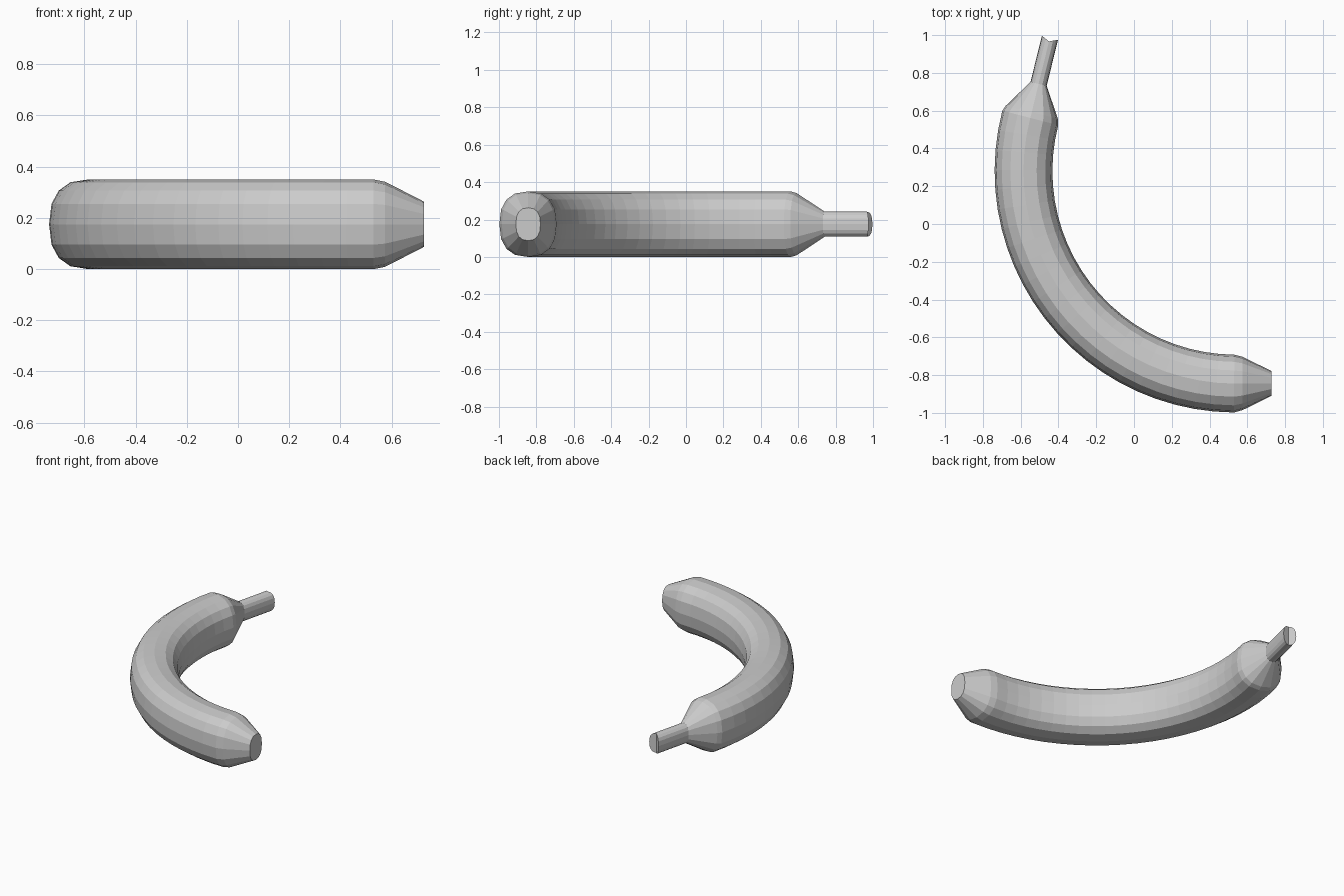
import bpy, bmesh
from math import cos, sin, radians, copysign

if "Cube" in bpy.data.objects:
    bpy.data.objects.remove(bpy.data.objects["Cube"])

SIDES, STEPS = 16, 22
CX, CY, R, ZC = 0.54, 0.28, 1.125, 0.176     # bend centre, bend radius, mid height


def section(w, h):
    """Slightly squared oval, as (sideways, up) pairs."""
    def p(v):
        return copysign(abs(v) ** 0.82, v) if abs(v) > 1e-6 else 0.0
    return [(w * p(cos(radians(360 * i / SIDES))),
             h * p(sin(radians(360 * i / SIDES)))) for i in range(SIDES)]


# Stations along the fruit: x, y, heading in degrees, half width, half height
stations = [(-0.445, 0.986, 76, 0.044, 0.067),     # stem end
            (-0.505, 0.742, 76, 0.044, 0.067),     # neck
            (-0.541, 0.592, 76, 0.142, 0.166)]     # upper shoulder
for i in range(STEPS + 1):                          # curved body
    a = 165.5 + (269.5 - 165.5) * i / STEPS
    stations.append((CX + R * cos(radians(a)), CY + R * sin(radians(a)),
                     a - 90, 0.153, 0.175))
stations += [(0.575, -0.844, 180, 0.141, 0.166),   # lower shoulder
             (0.727, -0.844, 180, 0.066, 0.088)]   # blunt tip

bm = bmesh.new()
rings = []
for n, (x, y, head, w, h) in enumerate(stations):
    t = radians(head)
    ring = []
    for u, v in section(w, h):
        # V-shaped notch across the cut stem
        back = 0.02 * (1 - abs(u) / w) if n == 0 else 0
        ring.append(bm.verts.new((x + u * sin(t) - back * cos(t),
                                  y - u * cos(t) - back * sin(t), ZC + v)))
    rings.append(ring)

# Skin
for a, b in zip(rings, rings[1:]):
    for i in range(SIDES):
        j = (i + 1) % SIDES
        bm.faces.new((a[i], a[j], b[j], b[i]))

# End caps: notched stem in two halves, flat tip
q = SIDES // 4
s = rings[0]
bm.faces.new(s[q:3 * q + 1])
bm.faces.new(s[3 * q:] + s[:q + 1])
bm.faces.new(rings[-1])
bmesh.ops.recalc_face_normals(bm, faces=bm.faces)

# Sit on the ground
low = min(v.co.z for v in bm.verts)
bmesh.ops.translate(bm, verts=bm.verts, vec=(0, 0, -low))

mesh = bpy.data.meshes.new("banana")
bm.to_mesh(mesh)
bm.free()
bpy.context.collection.objects.link(bpy.data.objects.new("banana", mesh))
